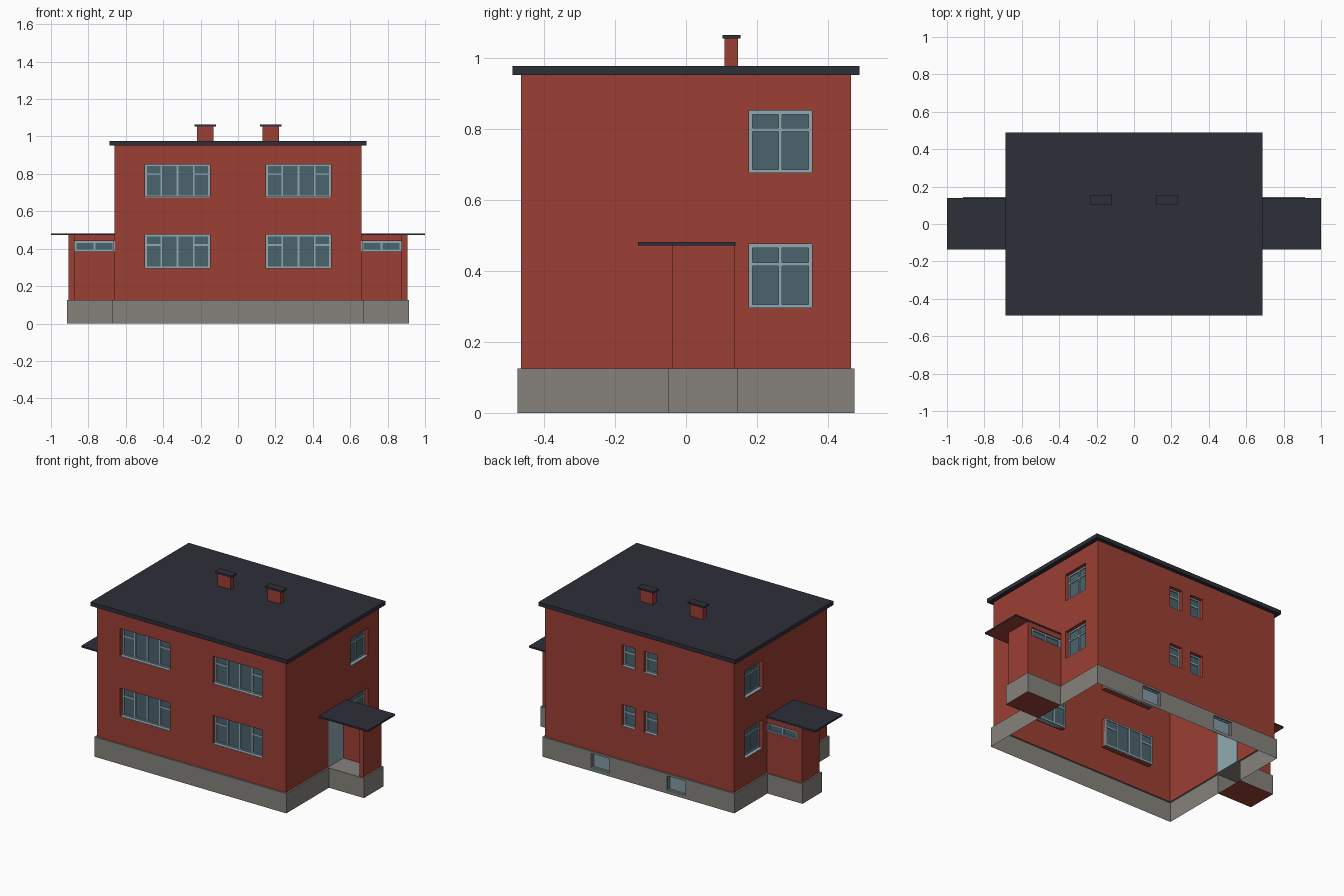
import bpy, bmesh
from mathutils import Vector as V

if "Cube" in bpy.data.objects:
    bpy.data.objects.remove(bpy.data.objects["Cube"])

COL = {"brick": (.33, .05, .034, 1), "stone": (.24, .225, .2, 1), "slate": (.027, .029, .04, 1),
       "frame": (.28, .40, .45, 1), "glass": (.07, .125, .15, 1), "pale": (.23, .33, .38, 1)}
MATS = {}
for k, c in COL.items():
    MATS[k] = bpy.data.materials.new(k)
    MATS[k].diffuse_color = c
Z = V((0, 0, 1))


def finish(bm, name, mat, mirror=True):
    bmesh.ops.remove_doubles(bm, verts=bm.verts, dist=1e-5)
    me = bpy.data.meshes.new(name)
    bm.to_mesh(me)
    bm.free()
    me.materials.append(MATS[mat])
    ob = bpy.data.objects.new(name, me)
    bpy.context.collection.objects.link(ob)
    if mirror:
        m = ob.modifiers.new("mirror", 'MIRROR')
        m.use_clip = True
        m.merge_threshold = 1e-4
    return ob


def quad(bm, pts, n):
    f = bm.faces.new([bm.verts.new(p) for p in pts])
    f.normal_update()
    if f.normal.dot(n) < 0:
        f.normal_flip()


def box(bm, a, b):
    lo = [min(p, q) for p, q in zip(a, b)]
    hi = [max(p, q) for p, q in zip(a, b)]
    vs = bmesh.ops.create_cube(bm, size=1)["verts"]
    for v in vs:
        v.co = [(l + h) / 2 + c * (h - l) for l, h, c in zip(lo, hi, v.co)]


def box_ob(name, mat, a, b, mirror=True):
    bm = bmesh.new()
    box(bm, a, b)
    return finish(bm, name, mat, mirror)


class Side:
    """Vertical plane: u along the wall, w up, d inwards."""
    def __init__(self, o, u, n):
        self.o, self.u, self.n = V(o), V(u), V(n)

    def p(self, u, w, d=0):
        return self.o + self.u * u + Z * w - self.n * d

    def wall(self, bm, u0, u1, w0, w1, holes=()):
        us = sorted({u0, u1, *[x for h in holes for x in h[:2]]})
        ws = sorted({w0, w1, *[x for h in holes for x in h[2:]]})
        for a, b in zip(us, us[1:]):
            for c, e in zip(ws, ws[1:]):
                mu, mw = (a + b) / 2, (c + e) / 2
                if not any(h[0] < mu < h[1] and h[2] < mw < h[3] for h in holes):
                    quad(bm, [self.p(a, c), self.p(b, c), self.p(b, e), self.p(a, e)], self.n)

    def reveal(self, bm, h, d):
        a, b, c, e = h
        for (u1, w1), (u2, w2), n in (((a, c), (a, e), self.u), ((b, c), (b, e), -self.u),
                                      ((a, c), (b, c), Z), ((a, e), (b, e), -Z)):
            quad(bm, [self.p(u1, w1), self.p(u2, w2), self.p(u2, w2, d), self.p(u1, w1, d)], n)

    def bar(self, bm, a, b, c, e, d0, d1):
        box(bm, self.p(a, c, d0), self.p(b, e, d1))

    def window(self, fr, gl, h, cols=1, transom=None, t_cols=(), d=.03, t=.01):
        a, b, c, e = h
        for r in ((a, a + t, c, e), (b - t, b, c, e), (a, b, c, c + t), (a, b, e - t, e)):
            self.bar(fr, *r, d - .008, d + .006)
        step = (b - a) / cols
        for i in range(1, cols):
            self.bar(fr, a + i * step - t / 2, a + i * step + t / 2, c, e, d - .008, d + .006)
        for i in t_cols:
            self.bar(fr, a + i * step, a + (i + 1) * step, transom - t / 2, transom + t / 2,
                     d - .007, d + .005)
        self.bar(fr, a, b, c, c + .003, .001, d)      # sill
        self.bar(gl, a, b, c, e, d - .002, d + .002)


X, Y = (1, 0, 0), (0, 1, 0)
front = Side((0, -.465, 0), X, (0, -1, 0))
back = Side((0, .465, 0), X, (0, 1, 0))
side = Side((.66, 0, 0), Y, X)
BASE, EAVE = .125, .952

# Brick walls with window and door openings (right half, mirrored)
walls, frames, glass = bmesh.new(), bmesh.new(), bmesh.new()
floors = ((.295, .475), (.675, .851))
f_holes = [(.15, .497, *z) for z in floors]
s_holes = [(.177, .355, *z) for z in floors]
b_holes = [(.032, .122, .335, .473), (.032, .122, .713, .849)]
door = (-.04, .135, BASE, .472)
front.wall(walls, 0, .66, BASE, EAVE, f_holes)
back.wall(walls, 0, .66, BASE, EAVE, b_holes)
side.wall(walls, -.465, .465, BASE, EAVE, s_holes + [door])
for s, holes, cols, t_cols in ((front, f_holes, 4, (0, 3)), (side, s_holes, 2, (0, 1)),
                               (back, b_holes, 1, (0,))):
    for h, tz in zip(holes, (.419, .798)):
        s.reveal(walls, h, .03)
        s.window(frames, glass, h, cols, tz, t_cols)
finish(walls, "brick_walls", "brick")

# Plinth following the house and porch outline, with cellar windows at the back
plinth, cellar = bmesh.new(), bmesh.new()
cell = (.2, .33, .018, .112)
pb = Side((0, .475, 0), X, (0, 1, 0))
ps = Side((.67, 0, 0), Y, X)
Side((0, -.475, 0), X, (0, -1, 0)).wall(plinth, 0, .67, 0, BASE)
pb.wall(plinth, 0, .67, 0, BASE, [cell])
pb.reveal(plinth, cell, .02)
ps.wall(plinth, -.475, -.05, 0, BASE)
ps.wall(plinth, .145, .475, 0, BASE)
Side((.915, 0, 0), Y, X).wall(plinth, -.05, .145, 0, BASE)
Side((0, -.05, 0), X, (0, -1, 0)).wall(plinth, .67, .915, 0, BASE)
Side((0, .145, 0), X, (0, 1, 0)).wall(plinth, .67, .915, 0, BASE)
for x0, x1, y0, y1 in ((0, .67, -.475, -.465), (0, .67, .465, .475), (.66, .67, -.465, -.05),
                       (.66, .67, .145, .465), (.66, .915, -.05, .145)):
    quad(plinth, [(x0, y0, BASE), (x1, y0, BASE), (x1, y1, BASE), (x0, y1, BASE)], Z)
finish(plinth, "plinth", "stone")
pb.window(frames, cellar, cell, d=.02, t=.007)
finish(cellar, "cellar_panes", "pale")

# Porch: outer wall, back wall with a strip window, door, canopy
porch = bmesh.new()
box(porch, (.875, -.04, BASE), (.905, .137, .472))
box(porch, (.66, .107, BASE), (.875, .137, .385))
box(porch, (.66, .107, .44), (.875, .137, .472))
quad(porch, [(.67, -.05, 0), (.915, -.05, 0), (.915, .145, 0), (.67, .145, 0)], -Z)
quad(porch, [(.66, -.135, .4715), (1, -.135, .4715), (1, .139, .4715), (.66, .139, .4715)], -Z)
finish(porch, "porch_walls", "brick")
Side((0, .137, 0), X, (0, 1, 0)).window(frames, glass, (.662, .874, .385, .44), 2, d=.015)
finish(frames, "window_frames", "frame")
finish(glass, "window_glass", "glass")
box_ob("porch_door", "frame", (.655, -.04, BASE), (.661, .135, .472))
box_ob("porch_canopy", "slate", (.66, -.135, .472), (1, .139, .482))

# Roof slab and chimneys
box_ob("roof", "slate", (-.687, -.489, EAVE), (.687, .489, .977), False)
box_ob("chimney", "brick", (.13, .109, .977), (.22, .147, 1.055))
box_ob("chimney_cap", "slate", (.118, .103, 1.054), (.232, .154, 1.065))

for m in bpy.data.materials:
    if m.users and not m.is_grease_pencil:
        m.use_nodes = True
        m.node_tree.nodes["Principled BSDF"].inputs["Base Color"].default_value = m.diffuse_color
